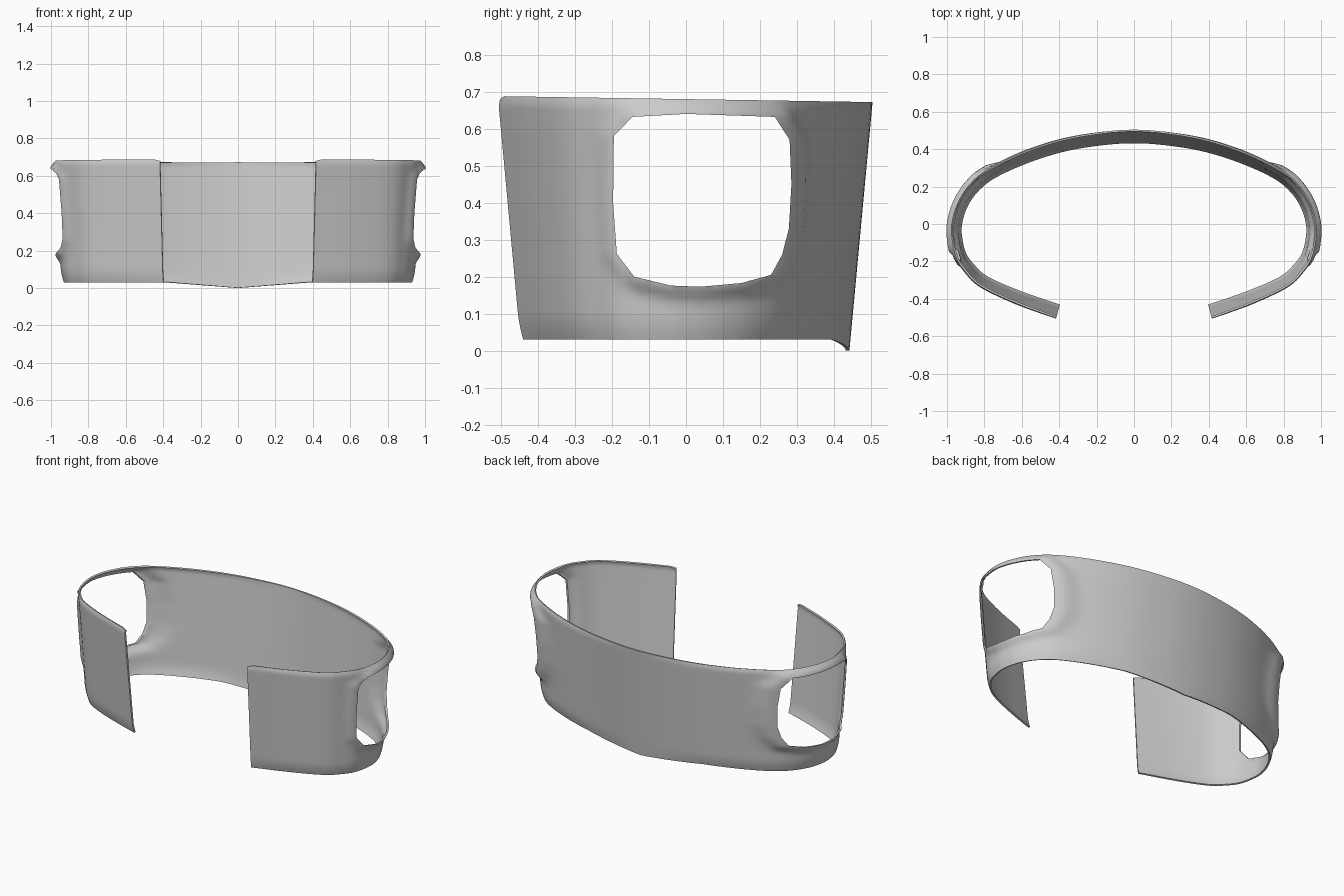
import bpy, bmesh, math
from mathutils import Vector

if "Cube" in bpy.data.objects:
    bpy.data.objects.remove(bpy.data.objects["Cube"])

# Half plan of the upper rim, from back centre round to the front opening
PLAN = [(0, .505), (.2, .488), (.4, .448), (.6, .378), (.78, .288), (.88, .2),
        (.94, .1), (.967, 0), (.967, -.08), (.945, -.18), (.9, -.25),
        (.82, -.328), (.64, -.415), (.415, -.5)]
# Side opening outline (y, z)
HOLE = [(-.195, .58), (-.145, .632), (0, .64), (.24, .632), (.28, .57), (.285, .45),
        (.278, .33), (.26, .26), (.23, .205), (.15, .183), (.04, .173),
        (-.04, .176), (-.14, .2), (-.187, .262), (-.197, .4)]
ROWS, SUB, THICK = 40, 5, .01


def catmull(pts, sub):
    out = []
    for i in range(len(pts) - 1):
        a, b, c, d = (pts[max(0, min(len(pts) - 1, i + k))] for k in (-1, 0, 1, 2))
        for s in range(sub):
            t = s / sub
            out.append(.5 * (2 * b + (c - a) * t + (2 * a - 5 * b + 4 * c - d) * t * t
                             + (3 * b - a - 3 * c + d) * t ** 3))
    return out + [pts[-1]]


def hole_distance(y, z):
    p, inside, best = Vector((y, z)), False, 9
    for i, q in enumerate(HOLE):
        a, b = Vector(q), Vector(HOLE[i - 1])
        ab = b - a
        t = max(0, min(1, (p - a).dot(ab) / ab.length_squared))
        best = min(best, (p - a - ab * t).length)
        if (a.y > z) != (b.y > z) and y < a.x + (z - a.y) * ab.x / ab.y:
            inside = not inside
    return 0 if inside else best


def new_object(name, bm):
    bmesh.ops.recalc_face_normals(bm, faces=bm.faces)
    me = bpy.data.meshes.new(name)
    bm.to_mesh(me)
    bm.free()
    ob = bpy.data.objects.new(name, me)
    bpy.context.collection.objects.link(ob)
    return ob


# Full plan, mirrored about x
half = [Vector(p) for p in PLAN]
path = catmull([Vector((-p.x, p.y)) for p in half[:0:-1]] + half, SUB)

# Tapered wall with curled edges and a flared lip round each opening
bm = bmesh.new()
grid = []
for i, p in enumerate(path):
    tan = (path[min(i + 1, len(path) - 1)] - path[max(i - 1, 0)]).normalized()
    nrm = Vector((-tan.y, tan.x))
    side = min(1, abs(p.x) / .6)
    top = .68 - .016 * p.y - (.008 if p.y < -.49 else 0)
    low = .03 * min(1, abs(p.x) / .4) if p.y > 0 else .03
    col = []
    for j in range(ROWS + 1):
        z = low + (top - low) * j / ROWS
        k = (z - .03) / .65
        q = Vector((p.x * (.96 + .04 * k), p.y * (.88 + .12 * k)))
        # edge curls
        lower = max(0, 1 - (z - low) / .08)
        upper = max(0, 1 - (top - z) / .025)
        off = .012 * side * (1 - lower ** 2) - .008 * side * upper ** 2
        # flare
        if p.y < .42 and p.y > -.32:
            amp = .025 if q.y > -.14 else .012
            off += amp * math.exp(-(hole_distance(q.y, z) / .028) ** 2)
        q += nrm * off
        col.append(bm.verts.new((q.x, q.y, z)))
    grid.append(col)
for a, b in zip(grid, grid[1:]):
    for j in range(ROWS):
        bm.faces.new((a[j], a[j + 1], b[j + 1], b[j]))
# outward-facing shell given a small inward thickness
bm.normal_update()
band = new_object("wrap_band", bm)
mid = band.data.polygons[len(path) // 2 * ROWS]
if mid.normal.y < 0:
    band.data.flip_normals()
sol = band.modifiers.new("thickness", 'SOLIDIFY')
sol.thickness, sol.offset = THICK, -1

# Cutter for both side openings
bm = bmesh.new()
ends = [[bm.verts.new((x, y, z)) for y, z in HOLE] for x in (-1.3, 1.3)]
bm.faces.new(ends[0])
bm.faces.new(ends[1][::-1])
for i in range(len(HOLE)):
    bm.faces.new((ends[0][i - 1], ends[0][i], ends[1][i], ends[1][i - 1]))
cutter = new_object("opening_cutter", bm)
cutter.hide_render = True
cut = band.modifiers.new("openings", 'BOOLEAN')
cut.operation, cut.solver, cut.object = 'DIFFERENCE', 'EXACT', cutter

# Apply and smooth
bpy.context.view_layer.objects.active = band
band.select_set(True)
cutter.select_set(False)
for m in ("thickness", "openings"):
    bpy.ops.object.modifier_apply(modifier=m)
bpy.data.objects.remove(cutter)
bpy.ops.object.shade_smooth_by_angle(angle=math.radians(40))
